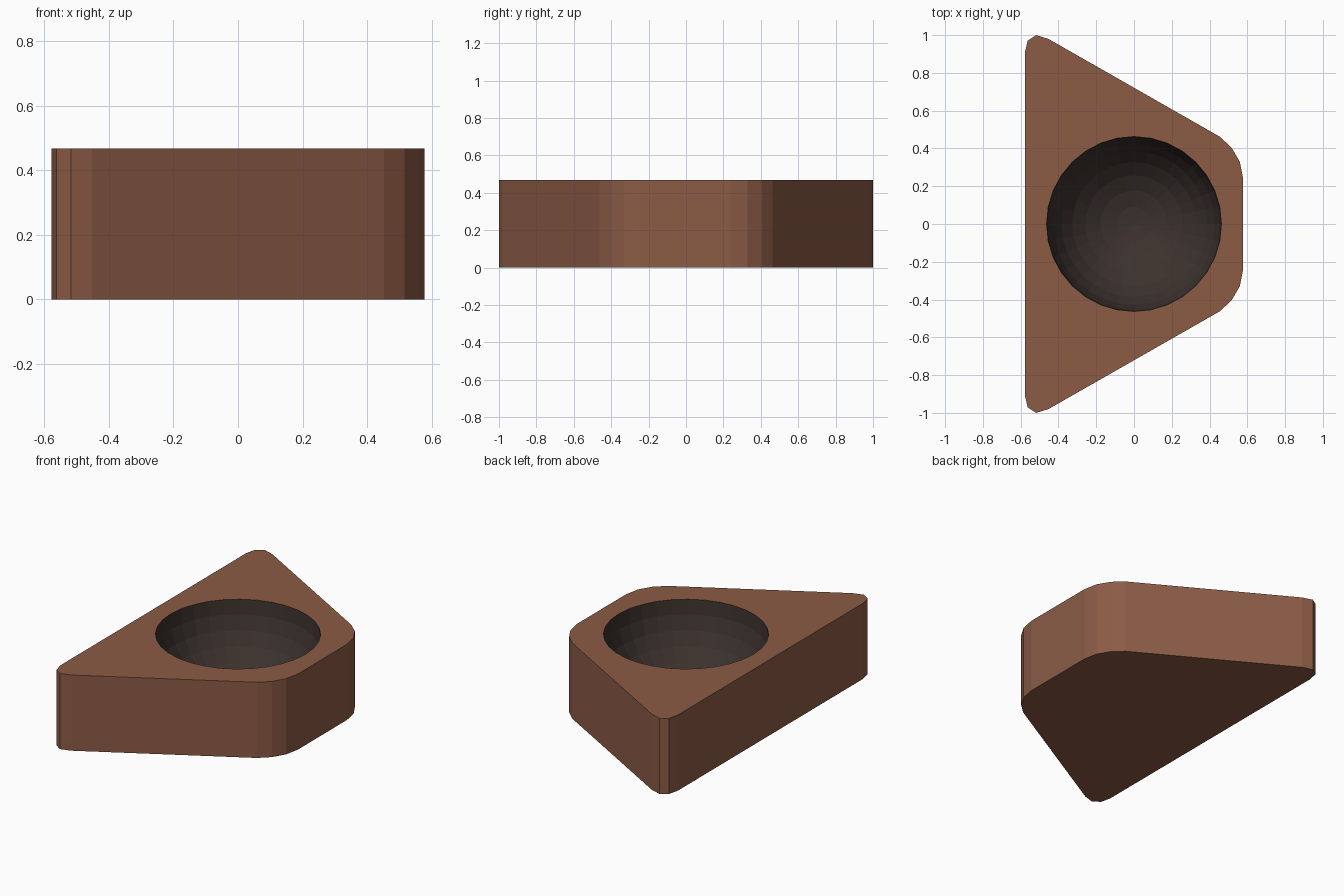
import bpy, bmesh
from math import sin, cos, pi

if "Cube" in bpy.data.objects:
    bpy.data.objects.remove(bpy.data.objects["Cube"])

H, R = 0.468, 0.463      # block height, bowl radius
SEGS, RINGS = 32, 8      # bowl facets


def material(name, rgb):
    m = bpy.data.materials.new(name)
    m.diffuse_color = (*rgb, 1)
    m.use_nodes = True
    m.node_tree.nodes["Principled BSDF"].inputs["Base Color"].default_value = m.diffuse_color
    return m


# half outline of the block with rounded corners, mirrored in y
half = [(0.578, 0.24), (0.56, 0.33), (0.516, 0.405), (0.453, 0.463),
        (-0.453, 0.98), (-0.518, 1.0), (-0.563, 0.97), (-0.578, 0.905)]
outline = half + [(x, -y) for x, y in reversed(half)]

bm = bmesh.new()


def loop(points, z):
    return [bm.verts.new((x, y, z)) for x, y in points]


def bridge(a, b, mat=0):
    n = len(a)
    for i in range(n):
        j = (i + 1) % n
        bm.faces.new((a[i], a[j], b[j], b[i])).material_index = mat


def loop_edges(vs):
    return [bm.edges.get((vs[i - 1], vs[i])) for i in range(len(vs))]


# side walls and underside
bottom, top = loop(outline, 0), loop(outline, H)
bridge(bottom, top)
bm.faces.new(bottom[::-1])

# half-sphere bowl
rings = []
for k in range(RINGS):
    a = k * pi / 2 / RINGS
    pts = [(R * cos(a) * cos(2 * pi * i / SEGS), R * cos(a) * sin(2 * pi * i / SEGS))
           for i in range(SEGS)]
    rings.append(loop(pts, H - R * sin(a)))
for upper, lower in zip(rings, rings[1:]):
    bridge(upper, lower, 1)
pole = bm.verts.new((0, 0, H - R))
for i in range(SEGS):
    bm.faces.new((rings[-1][i - 1], rings[-1][i], pole)).material_index = 1

# top face around the bowl opening
bmesh.ops.triangle_fill(bm, use_beauty=True, normal=(0, 0, 1),
                        edges=loop_edges(top) + loop_edges(rings[0]))
bmesh.ops.recalc_face_normals(bm, faces=bm.faces[:])

mesh = bpy.data.meshes.new("block_with_bowl")
bm.to_mesh(mesh)
bm.free()
mesh.materials.append(material("brown_clay", (0.26, 0.105, 0.06)))
mesh.materials.append(material("dark_bowl", (0.045, 0.032, 0.027)))
bpy.context.collection.objects.link(bpy.data.objects.new("block_with_bowl", mesh))
